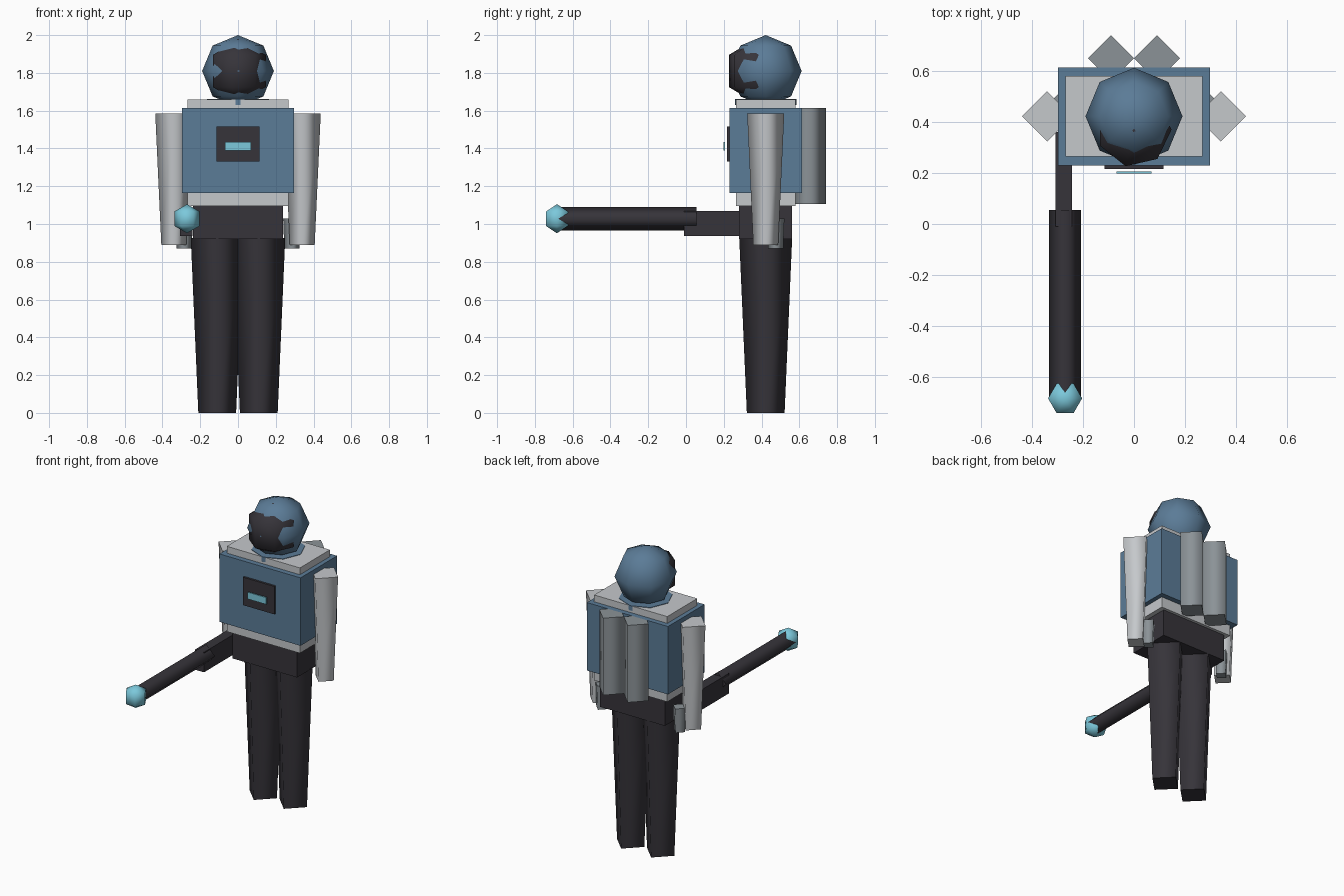
import bpy
from math import sin, cos, pi, radians
from mathutils import Matrix, Vector

old = bpy.data.objects.get("Cube")
if old:
    bpy.data.objects.remove(old, do_unlink=True)


def material(name, rgb):
    m = bpy.data.materials.new(name)
    m.use_nodes = True
    m.diffuse_color = (*rgb, 1)
    m.node_tree.nodes["Principled BSDF"].inputs["Base Color"].default_value = (*rgb, 1)
    return m


BLUE = material("steel blue", (0.105, 0.2, 0.31))
LIGHT = material("light grey", (0.56, 0.58, 0.6))
GREY = material("mid grey", (0.26, 0.29, 0.31))
DARK = material("charcoal", (0.037, 0.034, 0.042))
CYAN = material("pale cyan", (0.2, 0.58, 0.71))


def make(name, verts, faces, mat):
    mesh = bpy.data.meshes.new(name)
    mesh.from_pydata(verts, [], faces)
    mesh.materials.append(mat)
    obj = bpy.data.objects.new(name, mesh)
    bpy.context.collection.objects.link(obj)
    return obj


def box(name, low, high, mat):
    verts = [(x, y, z) for x in (low[0], high[0])
             for y in (low[1], high[1]) for z in (low[2], high[2])]
    faces = [(0, 1, 3, 2), (4, 6, 7, 5), (0, 4, 5, 1),
             (2, 3, 7, 6), (0, 2, 6, 4), (1, 5, 7, 3)]
    return make(name, verts, faces, mat)


def lathe(name, profile, sides, loc, mat, turn=Matrix()):
    """Turn (radius, height) points around z; a radius of 0 closes to a pole."""
    verts, rings, faces = [], [], []
    for r, z in profile:
        count = sides if r else 1
        rings.append([len(verts) + i for i in range(count)])
        for i in range(count):
            a = 2 * pi * i / sides
            verts.append(turn @ Vector((r * cos(a), r * sin(a), z)) + Vector(loc))
    for lo, hi in zip(rings, rings[1:]):
        for i in range(sides):
            j = (i + 1) % sides
            loop = [lo[i % len(lo)], lo[j % len(lo)], hi[j % len(hi)], hi[i % len(hi)]]
            faces.append(list(dict.fromkeys(loop)))
    walls = len(faces)
    if len(rings[0]) > 1:
        faces.append(rings[0][::-1])
    if len(rings[-1]) > 1:
        faces.append(rings[-1])
    obj = make(name, verts, faces, mat)
    # smooth walls, flat end caps
    for p in obj.data.polygons:
        p.use_smooth = p.index < walls
    return obj


def ball(name, radius, sides, bands, loc, mat):
    profile = [(0, -radius)]
    for k in range(1, bands):
        a = pi * k / bands
        profile.append((radius * sin(a), -radius * cos(a)))
    return lathe(name, profile + [(0, radius)], sides, loc, mat)


Y = 0.422  # body centre line

# torso
box("jacket", (-0.297, 0.23, 1.165), (0.297, 0.613, 1.615), BLUE)
box("shirt", (-0.268, 0.265, 1.095), (0.268, 0.579, 1.66), LIGHT)
box("hips", (-0.237, 0.28, 0.92), (0.237, 0.56, 1.097), DARK)
box("chest_panel", (-0.115, 0.216, 1.33), (0.115, 0.24, 1.515), DARK)
box("chest_light", (-0.068, 0.198, 1.39), (0.068, 0.206, 1.435), CYAN)

# head
lathe("collar", [(0.163, 1.63), (0.163, 1.663)], 8, (0, Y, 0), BLUE)
ball("head", 0.19, 8, 4, (0, Y, 1.81), BLUE)
ball("visor", 0.17, 7, 3, (0, 0.37, 1.81), DARK)

# paired limbs and tanks
for side, s in (("left", 1), ("right", -1)):
    lathe(side + "_leg", [(0.1, 0), (0.14, 0.925)], 4, (s * 0.11, Y, 0), DARK)
    lathe(side + "_arm", [(0.066, 0.89), (0.098, 1.585)], 4, (s * 0.34, Y, 0), LIGHT)
    lathe(side + "_thumb", [(0.04, 0.87), (0.046, 1.03)], 4, (s * 0.285, 0.475, 0), GREY)
    lathe(side + "_back_tank", [(0.09, 1.105), (0.09, 1.615)], 4, (s * 0.09, 0.65, 0), GREY)

# hand-held blaster
box("blaster_body", (-0.308, -0.01, 0.937), (-0.242, 0.36, 1.07), DARK)
lathe("blaster_barrel", [(0.063, -0.055), (0.063, 0.685)], 4, (-0.27, 0, 1.028),
      DARK, Matrix.Rotation(radians(90), 3, "X"))
ball("blaster_tip", 0.077, 6, 3, (-0.27, -0.683, 1.028), CYAN)
